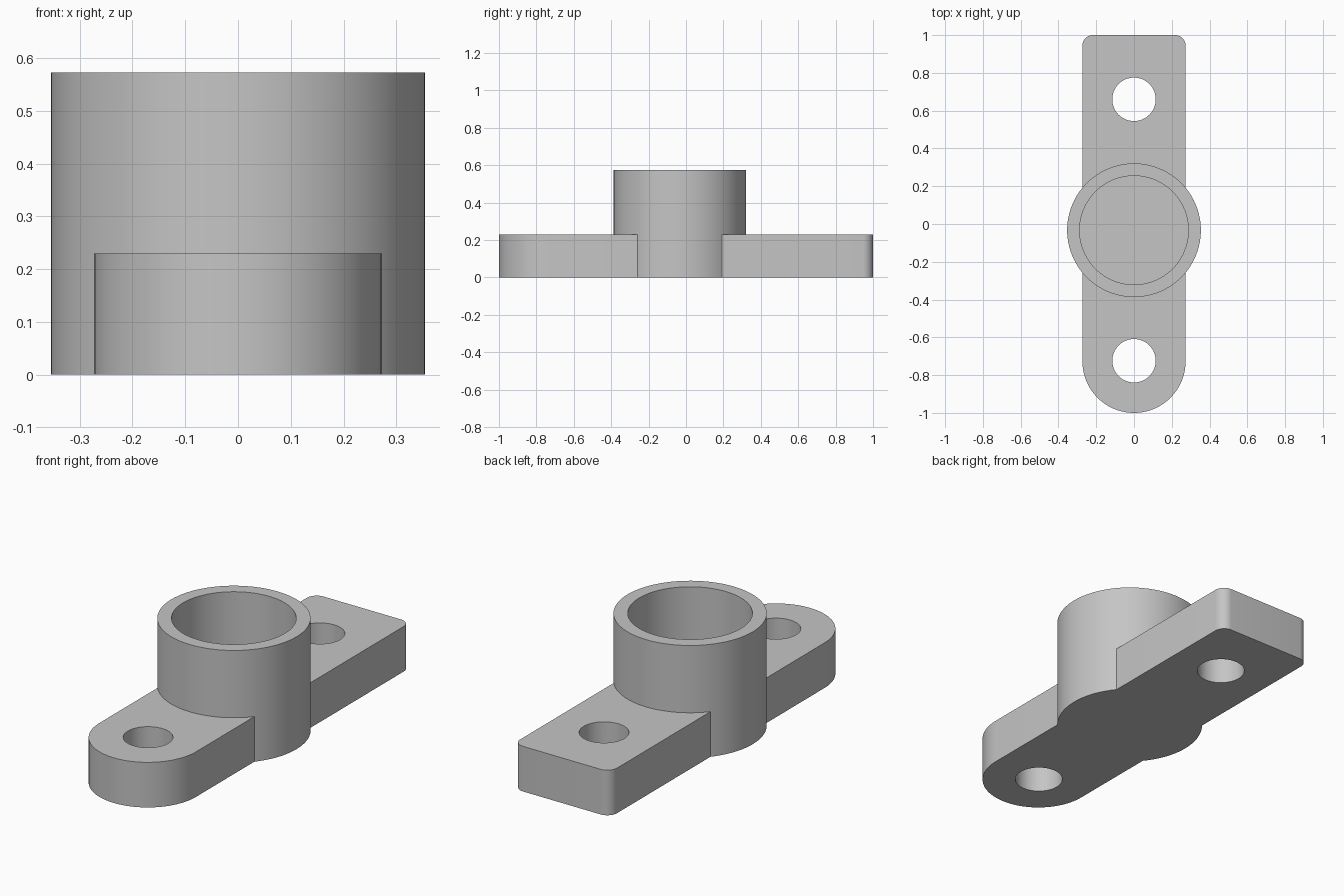
import bpy
import bmesh
from math import sin, cos, pi, radians

if "Cube" in bpy.data.objects:
    bpy.data.objects.remove(bpy.data.objects["Cube"], do_unlink=True)

PLATE_H, CUP_H, FLOOR = 0.23, 0.573, 0.115
HALF_W, CORNER = 0.273, 0.055
CUP_Y, CUP_R, BORE_R = -0.033, 0.354, 0.288
HOLE_R = 0.115

grey = bpy.data.materials.new("plain grey")
grey.use_nodes = True
colour = (0.56, 0.56, 0.56, 1)
grey.diffuse_color = colour
grey.node_tree.nodes["Principled BSDF"].inputs["Base Color"].default_value = colour


def arc(cx, cy, r, start, end, n):
    """Points along an arc, angles in degrees."""
    angles = [radians(start + (end - start) * i / n) for i in range(n + 1)]
    return [(cx + r * cos(a), cy + r * sin(a)) for a in angles]


def prism(name, outline, z0, z1):
    """Extrude a flat outline from z0 to z1."""
    bm = bmesh.new()
    face = bm.faces.new([bm.verts.new((x, y, z0)) for x, y in outline])
    top = bmesh.ops.extrude_face_region(bm, geom=[face])["geom"]
    verts = [g for g in top if isinstance(g, bmesh.types.BMVert)]
    bmesh.ops.translate(bm, verts=verts, vec=(0, 0, z1 - z0))
    bmesh.ops.recalc_face_normals(bm, faces=bm.faces[:])
    mesh = bpy.data.meshes.new(name)
    bm.to_mesh(mesh)
    bm.free()
    mesh.materials.append(grey)
    ob = bpy.data.objects.new(name, mesh)
    bpy.context.collection.objects.link(ob)
    return ob


def cylinder(name, y, r, z0, z1, n):
    return prism(name, arc(0, y, r, 0, 360, n)[:-1], z0, z1)


def combine(target, tool, operation):
    """Apply a boolean and discard the tool."""
    mod = target.modifiers.new(tool.name, 'BOOLEAN')
    mod.operation, mod.solver, mod.object = operation, 'EXACT', tool
    bpy.ops.object.select_all(action='DESELECT')
    bpy.context.view_layer.objects.active = target
    target.select_set(True)
    bpy.ops.object.modifier_apply(modifier=mod.name)
    bpy.data.objects.remove(tool, do_unlink=True)


# Mounting plate: round front end, square back end with small corner radii
inner_x, inner_y = HALF_W - CORNER, 1 - CORNER
outline = (arc(0, HALF_W - 1, HALF_W, 180, 360, 48)
           + arc(inner_x, inner_y, CORNER, 0, 90, 10)
           + arc(-inner_x, inner_y, CORNER, 90, 180, 10))
bracket = prism("mounting_bracket", outline, 0, PLATE_H)

# Round cup through the middle, with a blind bore
combine(bracket, cylinder("cup", CUP_Y, CUP_R, 0, CUP_H, 96), 'UNION')
combine(bracket, cylinder("bore", CUP_Y, BORE_R, FLOOR, 1, 96), 'DIFFERENCE')

# Screw holes
for y in (-0.724, 0.66):
    combine(bracket, cylinder("screw_hole", y, HOLE_R, -0.2, 0.5, 64), 'DIFFERENCE')

bpy.ops.object.shade_smooth_by_angle(angle=radians(30))
